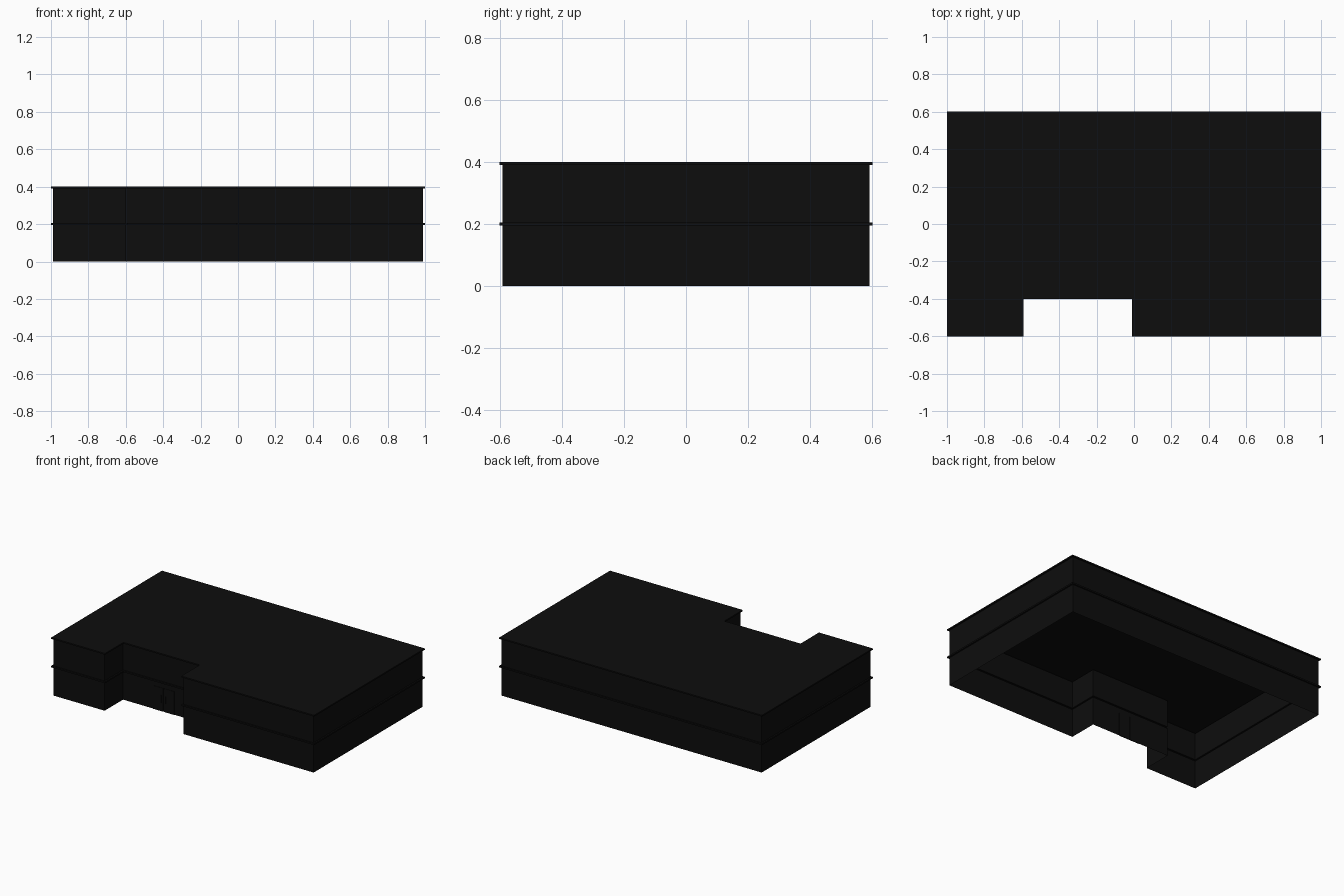
import bpy, bmesh

if "Cube" in bpy.data.objects:
    bpy.data.objects.remove(bpy.data.objects["Cube"])

mat = bpy.data.materials.new("dark")
mat.diffuse_color = (0.004, 0.004, 0.004, 1)
mat.use_nodes = True
mat.node_tree.nodes["Principled BSDF"].inputs["Base Color"].default_value = mat.diffuse_color


def add_object(name, bm):
    bmesh.ops.recalc_face_normals(bm, faces=bm.faces)
    mesh = bpy.data.meshes.new(name)
    bm.to_mesh(mesh)
    bm.free()
    mesh.materials.append(mat)
    ob = bpy.data.objects.new(name, mesh)
    bpy.context.collection.objects.link(ob)
    return ob


def box(name, x0, x1, y0, y1, z0, z1):
    bm = bmesh.new()
    bmesh.ops.create_cube(bm, size=1)
    for v in bm.verts:
        v.co.x = (x0 + x1) / 2 + v.co.x * (x1 - x0)
        v.co.y = (y0 + y1) / 2 + v.co.y * (y1 - y0)
        v.co.z = (z0 + z1) / 2 + v.co.z * (z1 - z0)
    return add_object(name, bm)


def footprint(d):
    """Notched plan, grown outward by d."""
    return [(-.99 - d, -.592 - d), (-.60 + d, -.592 - d), (-.60 + d, -.392 - d),
            (0 - d, -.392 - d), (0 - d, -.592 - d), (.99 + d, -.592 - d),
            (.99 + d, .592 + d), (-.99 - d, .592 + d)]


# Building shell: open underneath, with ledges pushed out at each storey
T = 0.01
levels = [(0, 0), (.195, 0), (.195, T), (.205, T), (.205, 0),
          (.391, 0), (.391, T), (.4, T)]
bm = bmesh.new()
rings = [[bm.verts.new((x, y, z)) for x, y in footprint(d)] for z, d in levels]
for a, b in zip(rings, rings[1:]):
    for i in range(len(a)):
        j = (i + 1) % len(a)
        bm.faces.new((a[i], a[j], b[j], b[i]))
bm.faces.new(rings[-1])
add_object("building_shell", bm)

# Double entrance door in the recess, with pull handles
mid = -0.29
for side, s in (("left", -1), ("right", 1)):
    xs = sorted((mid + s * .003, mid + s * .08))
    box(side + "_door", *xs, -.395, -.389, 0, .16)
    hs = sorted((mid + s * .014, mid + s * .020))
    box(side + "_door_handle", *hs, -.400, -.395, .06, .11)
